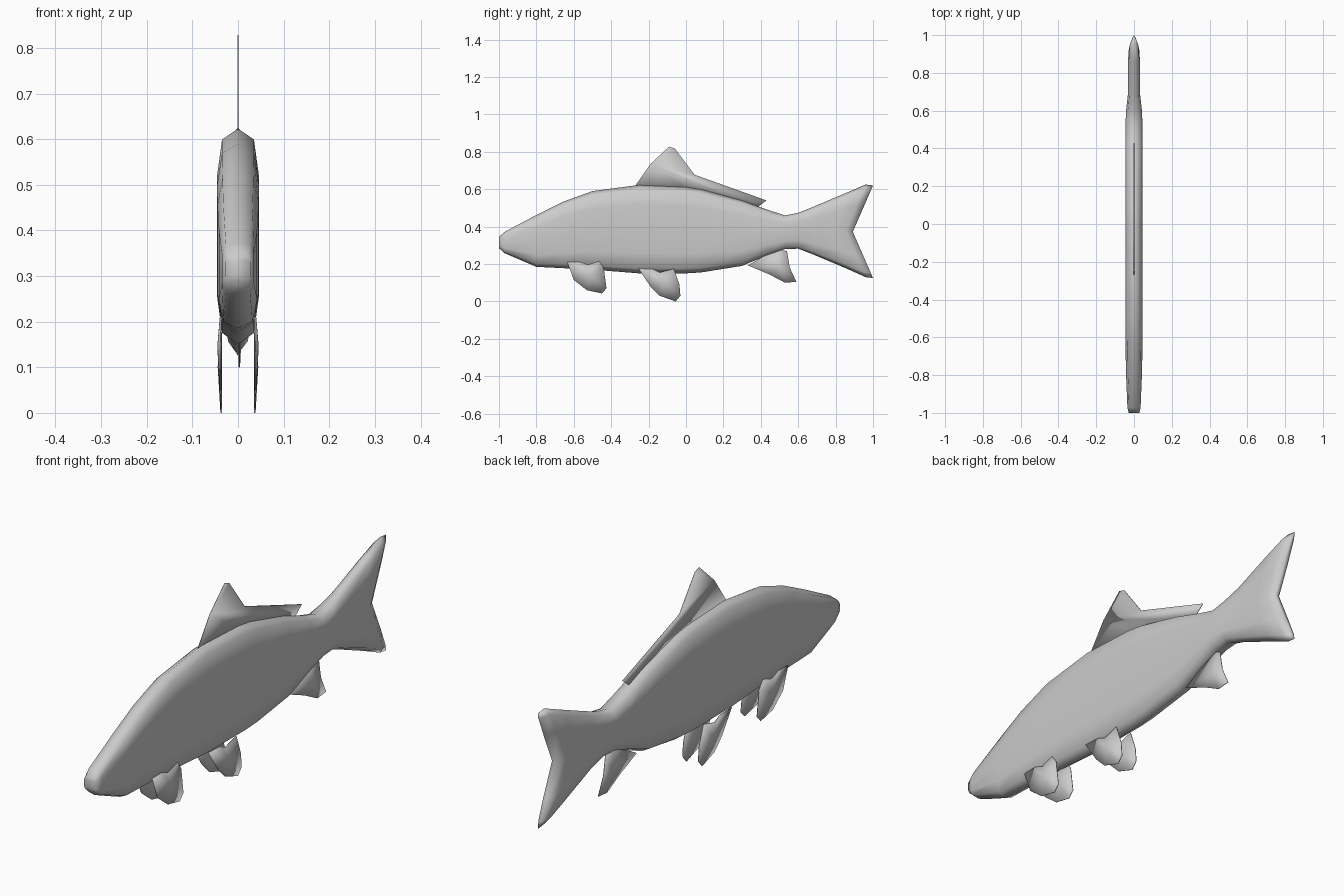
import bpy, bmesh

if "Cube" in bpy.data.objects:
    bpy.data.objects.remove(bpy.data.objects["Cube"])

# fraction of height, fraction of half width for one side of a cross-section
SIDE = [(0, 0), (.055, .76), (.23, 1), (.5, 1), (.78, 1), (.95, .76), (1, 0)]

# y at mid height, top z, bottom z, half width, backward sweep of the tips
RINGS = [
    (-1.0, .345, .285, .028, 0), (-.97, .372, .258, .035, 0),
    (-.8, .462, .185, .042, 0), (-.66, .532, .178, .045, 0),
    (-.5, .59, .170, .046, 0), (-.25, .623, .150, .046, 0),
    (0, .612, .150, .046, 0), (.08, .600, .155, .046, 0),
    (.3, .540, .190, .046, 0), (.43, .492, .245, .046, 0),
    (.53, .460, .280, .045, 0), (.6, .474, .282, .042, 0),
    (.68, .506, .251, .033, 0), (.8, .582, .175, .033, .06),
    (.855, .625, .130, .029, .105), (.892, .620, .125, .010, .108),
]


def finish(name, bm, angle=None):
    bmesh.ops.recalc_face_normals(bm, faces=bm.faces[:])
    me = bpy.data.meshes.new(name)
    bm.to_mesh(me)
    bm.free()
    me.polygons.foreach_set("use_smooth", [True] * len(me.polygons))
    ob = bpy.data.objects.new(name, me)
    bpy.context.collection.objects.link(ob)
    return ob


def make_body():
    bm = bmesh.new()
    loops = []
    for y, top, bot, w, sweep in RINGS:
        pts = [(f, s * w) for f, s in SIDE] + [(f, -s * w) for f, s in SIDE[-2:0:-1]]
        loops.append([bm.verts.new((x, y + sweep * abs(2 * f - 1), bot + f * (top - bot)))
                      for f, x in pts])
    n = len(loops[0])
    for a, b in zip(loops, loops[1:]):
        for i in range(n):
            j = (i + 1) % n
            bm.faces.new((a[i], a[j], b[j], b[i]))
    # close nose and forked trailing edge with left-to-right strips
    for r in (loops[0], loops[-1]):
        for i in range(n // 2):
            quad = [r[i], r[i + 1], r[n - i - 1], r[(n - i) % n]]
            bm.faces.new(list(dict.fromkeys(quad)))
    return finish("body_and_tail", bm)


def make_fin(name, outline, x=0.0, bulge=0.0):
    """Thin fin in the yz plane; a bulge puffs its centre sideways."""
    bm = bmesh.new()
    vs = [bm.verts.new((x, y, z)) for y, z in outline]
    if bulge:
        k = len(vs)
        c = bm.verts.new((x + bulge, sum(p[0] for p in outline) / k,
                          sum(p[1] for p in outline) / k))
        for i in range(k):
            bm.faces.new((vs[i], vs[(i + 1) % k], c))
    else:
        bm.faces.new(vs)
    ob = finish(name, bm)
    m = ob.modifiers.new("thickness", 'SOLIDIFY')
    m.thickness = .003
    m.offset = 0
    return ob


make_body()

# Fins on the centre line
make_fin("dorsal_fin", [(-.27, .62), (-.19, .735), (-.09, .828), (-.06, .818),
                        (.045, .678), (.43, .54), (.385, .505), (.3, .53), (0, .6)])
make_fin("anal_fin", [(.33, .193), (.49, .283), (.54, .268), (.555, .18),
                      (.59, .105), (.53, .1), (.445, .145)], .003, .004)

# Paired belly fins
PECTORAL = [(-.635, .21), (-.57, .212), (-.525, .195), (-.465, .215), (-.44, .18),
            (-.425, .07), (-.45, .043), (-.53, .06), (-.6, .115)]
PELVIC = [(-.255, .176), (-.175, .172), (-.14, .155), (-.065, .175), (-.035, .09),
          (-.03, .03), (-.055, .0), (-.14, .03), (-.19, .08)]
for side, s in (("right", 1), ("left", -1)):
    make_fin(side + "_pectoral_fin", PECTORAL, s * .038, s * .006)
    make_fin(side + "_pelvic_fin", PELVIC, s * .037, s * .006)
